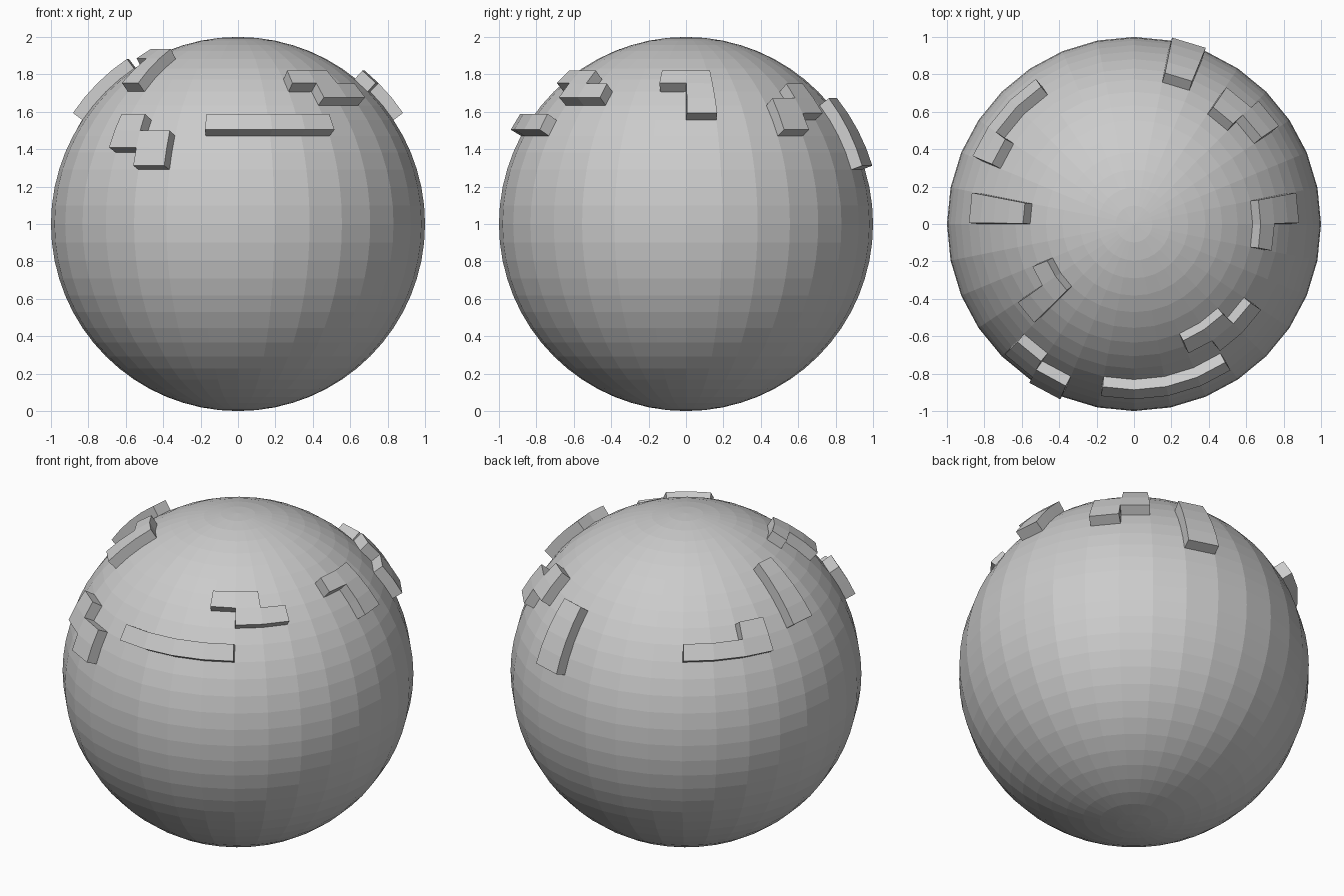
import bpy, bmesh
from math import pi, sin, cos
from mathutils import Vector

if "Cube" in bpy.data.objects:
    bpy.data.objects.remove(bpy.data.objects["Cube"])

COLS, ROWS = 32, 32          # sphere segments and rings
RAISE, SINK = 0.064, 0.02    # block height above the ball, root below it
CENTRE = Vector((0, 0, 1))


def grid_point(row, col):
    """Sphere point: row counts up from the equator, col goes right from the front."""
    lat, lon = row * pi / ROWS, col * 2 * pi / COLS
    return CENTRE + Vector((sin(lon) * cos(lat), -cos(lon) * cos(lat), sin(lat)))


def add_object(name, bm):
    mesh = bpy.data.meshes.new(name)
    bm.to_mesh(mesh)
    bm.free()
    obj = bpy.data.objects.new(name, mesh)
    bpy.context.collection.objects.link(obj)
    return obj


def add_block(name, cells):
    """Thicken a group of sphere grid cells into one raised solid."""
    bm = bmesh.new()
    verts = {}
    for r, c in cells:
        corners = [(r, c), (r, c + 1), (r + 1, c + 1), (r + 1, c)]
        for k in corners:
            if k not in verts:
                verts[k] = bm.verts.new(grid_point(*k))
        bm.faces.new([verts[k] for k in corners])
    bm.normal_update()
    # copy the patch outward and inward along the averaged face normals
    patch = list(bm.faces)
    outer, inner = {}, {}
    for v in list(bm.verts):
        n = sum((f.normal for f in v.link_faces), Vector()).normalized()
        outer[v] = bm.verts.new(v.co + n * RAISE)
        inner[v] = bm.verts.new(v.co - n * SINK)
    border = [(l.vert, l.link_loop_next.vert) for f in patch for l in f.loops
              if l.edge.is_boundary]
    for f in patch:
        bm.faces.new([outer[v] for v in f.verts])
        bm.faces.new([inner[v] for v in reversed(f.verts)])
    for a, b in border:
        bm.faces.new([inner[a], inner[b], outer[b], outer[a]])
    bmesh.ops.delete(bm, geom=list(verts.values()), context='VERTS')
    add_object(name, bm)


# Ball
ball = bmesh.new()
bmesh.ops.create_uvsphere(ball, u_segments=COLS, v_segments=ROWS, radius=1)
bmesh.ops.translate(ball, verts=ball.verts, vec=CENTRE)
add_object("ball", ball)

# Raised four-cell blocks as (row, column) cells
blocks = {
    "front_bar": [(5, -1), (5, 0), (5, 1), (5, 2)],
    "front_left_zigzag": [(5, -4), (4, -4), (4, -3), (3, -3)],
    "front_right_zigzag": [(8, 2), (8, 3), (7, 3), (7, 4)],
    "right_hook": [(8, 7), (8, 8), (7, 8), (6, 8)],
    "back_right_zigzag": [(7, 12), (6, 12), (6, 11), (5, 11)],
    "back_bar": [(r, 14) for r in range(3, 7)],
    "back_left_hook": [(5, 19), (5, 20), (5, 21), (6, 21)],
    "left_bar": [(r, 23) for r in range(6, 10)],
    "upper_left_hook": [(10, -6), (10, -5), (9, -5), (8, -5)],
}
for name, cells in blocks.items():
    add_block(name, cells)
